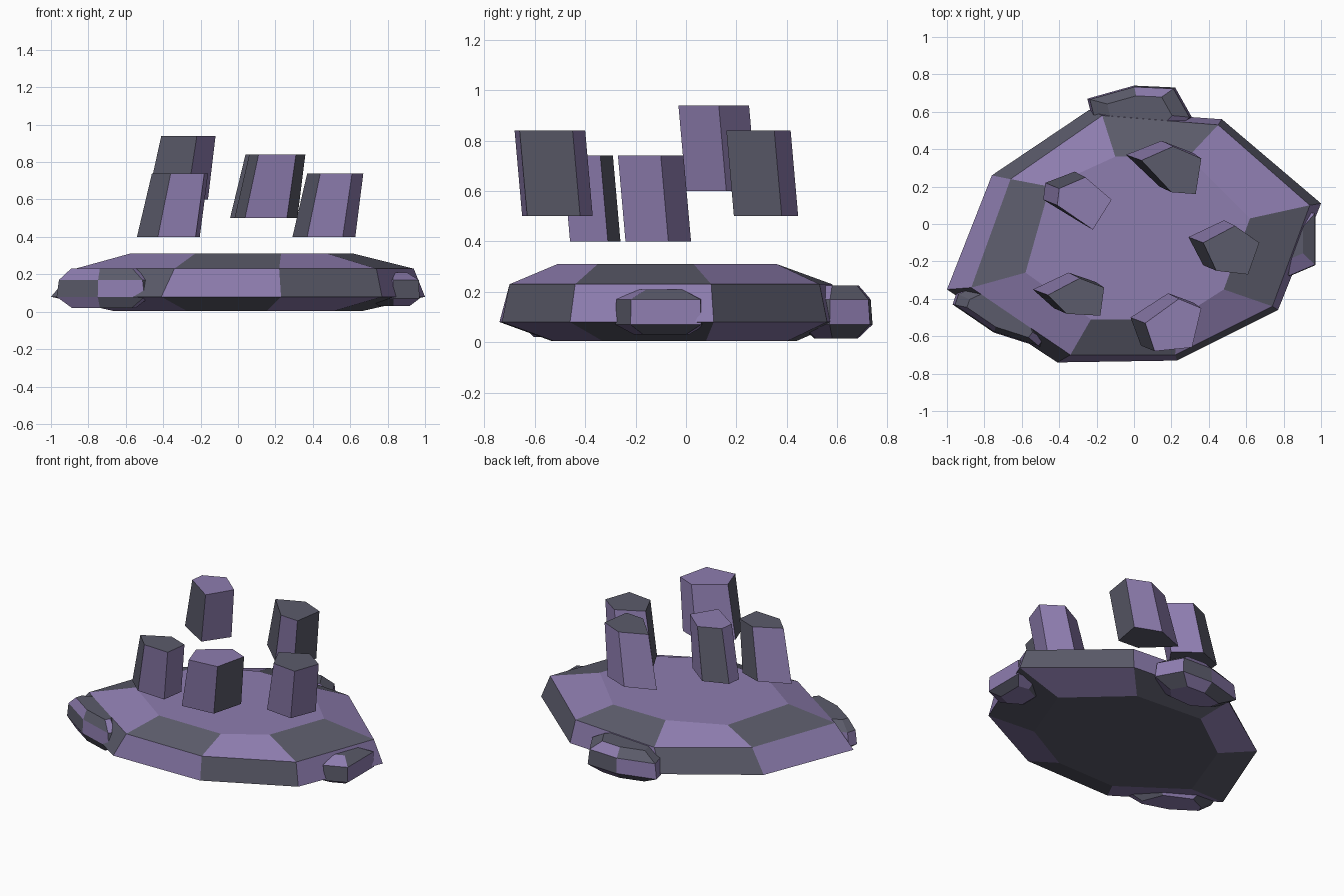
import bpy, bmesh
from mathutils import Vector

if "Cube" in bpy.data.objects:
    bpy.data.objects.remove(bpy.data.objects["Cube"])


def material(name, rgb):
    m = bpy.data.materials.new(name)
    m.diffuse_color = (*rgb, 1)
    m.use_nodes = True
    m.node_tree.nodes["Principled BSDF"].inputs["Base Color"].default_value = m.diffuse_color
    return m


PURPLE = material("purple_stone", (0.27, 0.205, 0.43))
GREY = material("grey_stone", (0.105, 0.105, 0.145))


def loft(name, rings, is_grey):
    """Skin a stack of rings (bottom to top) with flat faces and two colours.
    is_grey(level, side) picks the colour; level -1 is the base, 'top' the cap."""
    bm = bmesh.new()
    vs = [[bm.verts.new(p) for p in ring] for ring in rings]
    n = len(rings[0])

    def face(verts, grey):
        bm.faces.new(verts).material_index = int(bool(grey))

    for k in range(len(rings) - 1):
        for i in range(n):
            j = (i + 1) % n
            face((vs[k][i], vs[k][j], vs[k + 1][j], vs[k + 1][i]), is_grey(k, i))
    face(vs[0][::-1], is_grey(-1, 0))
    face(vs[-1], is_grey("top", 0))
    bmesh.ops.recalc_face_normals(bm, faces=bm.faces)
    me = bpy.data.meshes.new(name)
    bm.to_mesh(me)
    bm.free()
    me.materials.append(PURPLE)
    me.materials.append(GREY)
    ob = bpy.data.objects.new(name, me)
    bpy.context.collection.objects.link(ob)
    return ob


def at(points, z):
    return [(x, y, z) for x, y in points]


# Main eight-sided slab
rim = [(-1, -.35), (-.76, .26), (-.24, .61), (.47, .56),
       (1, .11), (.77, -.46), (.23, -.73), (-.41, -.74)]
shoulder = [(-.87, -.34), (-.66, .24), (-.17, .58), (.45, .53),
            (.94, .10), (.74, -.44), (.22, -.70), (-.34, -.70)]
plateau = [(-.58, -.26), (-.45, .20), (-.10, .36), (.29, .36),
           (.62, .03), (.48, -.35), (.23, -.51), (-.23, -.51)]
base = [(x * .67, y * .72) for x, y in rim]
loft("stone_slab", [at(base, 0.005), at(rim, .08), at(shoulder, .23), at(plateau, .31)],
     lambda k, i: k == -1 or (k != "top" and (k + i) % 2 == 0))


# Smaller rocks wedged into the rim
def rock(name, outline, levels):
    c = sum((Vector(p) for p in outline), Vector((0, 0))) / len(outline)
    rings = [at([c + (Vector(p) - c) * s for p in outline], z) for z, s in levels]
    loft(name, rings, lambda k, i: k == "top" or (k + i) % 2 == 0)


rock("back_rock", [(-.25, .67), (0, .74), (.22, .73), (.31, .57),
                   (.2, .46), (-.05, .45), (-.22, .55)],
     [(.015, .6), (.07, 1), (.17, .95), (.225, .62)])
rock("front_left_rock", [(-.95, -.37), (-.97, -.43), (-.75, -.58), (-.5, -.66),
                         (-.47, -.62), (-.55, -.42), (-.8, -.3)],
     [(.02, .68), (.08, 1), (.17, .95), (.23, .7)])
rock("right_rock", [(.97, .06), (.97, -.22), (.83, -.28), (.7, -.2),
                    (.7, 0), (.85, .08)],
     [(.03, .6), (.07, 1), (.17, .98), (.21, .5)])

# Floating five-sided leaning pillars: top outline, top height, grey faces
pillars = {
    "left_back_pillar": ([(-.41, .10), (-.40, .19), (-.26, .25), (-.12, .13), (-.22, -.03)],
                         .94, {1, 4}),
    "back_pillar": ([(.04, .34), (.21, .415), (.36, .35), (.33, .16), (.20, .17)],
                    .84, {2, 4, "top"}),
    "right_pillar": ([(.37, -.10), (.54, -.01), (.67, -.10), (.61, -.27), (.44, -.25)],
                     .74, {4, "top"}),
    "front_left_pillar": ([(-.46, -.38), (-.29, -.29), (-.16, -.34), (-.18, -.49), (-.36, -.48)],
                          .74, {1, 4, "top"}),
    "front_right_pillar": ([(.06, -.53), (.24, -.40), (.36, -.45), (.31, -.66), (.11, -.68)],
                           .84, {2, 4}),
}
for name, (pts, z, grey) in pillars.items():
    mid = sum(p[0] for p in pts) / 5
    foot = [(mid + (x - mid) * 1.12 - .06, y + .03) for x, y in pts]
    loft(name, [at(foot, z - .34), at(pts, z)],
         lambda k, i: k == -1 or ("top" in grey if k == "top" else i in grey))
